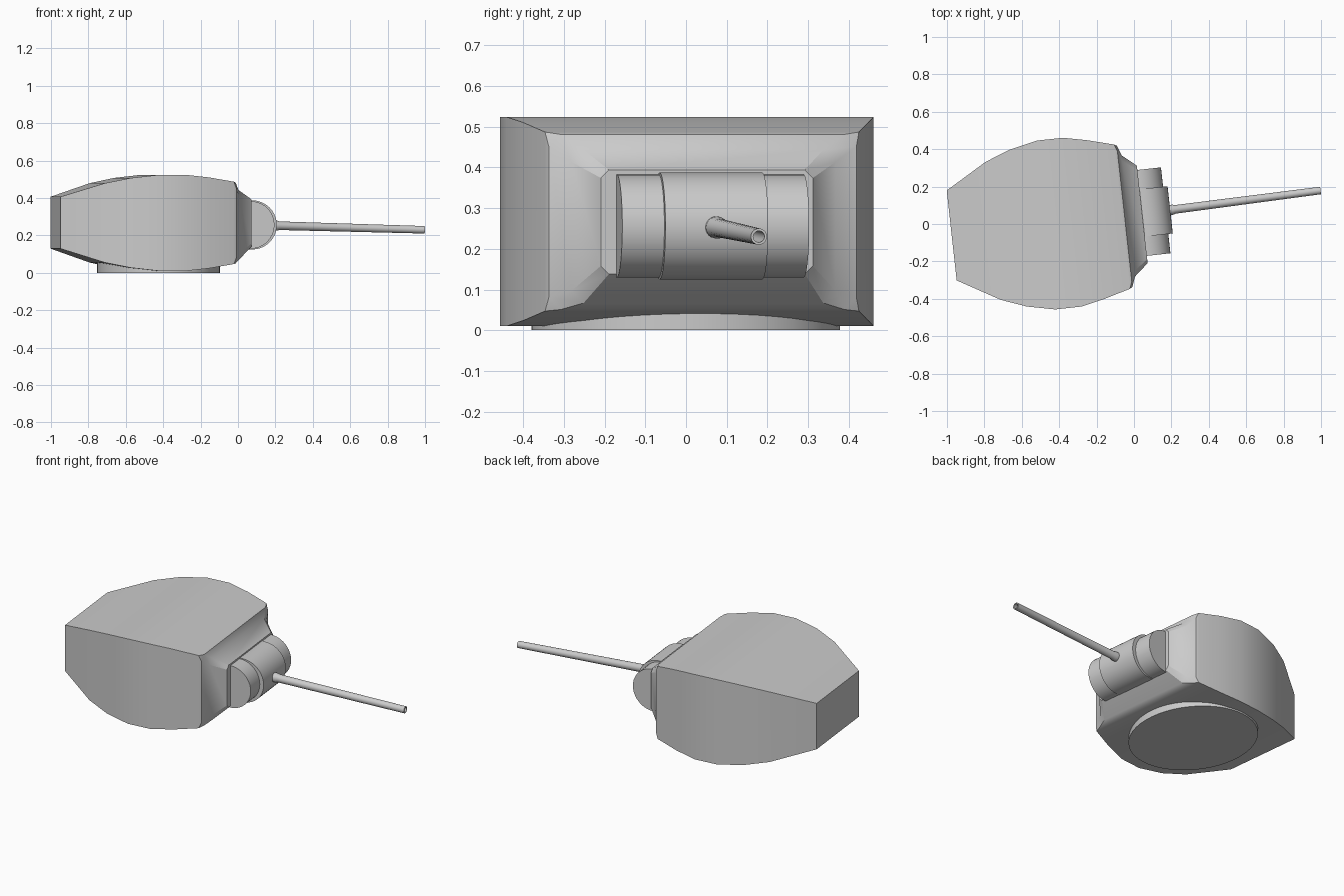
import bpy, bmesh, math
from mathutils import Matrix, Vector

if "Cube" in bpy.data.objects:
    bpy.data.objects.remove(bpy.data.objects["Cube"])

# the whole turret is turned slightly about z
TURN = Matrix.Translation((-0.42, 0, 0)) @ Matrix.Rotation(math.radians(6.3), 4, 'Z')


def finish(name, bm, matrix):
    bmesh.ops.remove_doubles(bm, verts=bm.verts[:], dist=1e-5)
    bmesh.ops.recalc_face_normals(bm, faces=bm.faces[:])
    mesh = bpy.data.meshes.new(name)
    bm.to_mesh(mesh)
    bm.free()
    ob = bpy.data.objects.new(name, mesh)
    bpy.context.collection.objects.link(ob)
    ob.matrix_world = matrix
    bpy.ops.object.select_all(action='DESELECT')
    ob.select_set(True)
    bpy.context.view_layer.objects.active = ob
    bpy.ops.object.shade_smooth_by_angle(angle=math.radians(30))
    return ob


def skin(bm, rings, cap=True, closed=False):
    loops = [[bm.verts.new(p) for p in r] for r in rings]
    n = len(loops[0])
    pairs = list(zip(loops, loops[1:])) + ([(loops[-1], loops[0])] if closed else [])
    for a, b in pairs:
        for i in range(n):
            j = (i + 1) % n
            quad = [a[i], a[j], b[j], b[i]]
            if len({tuple(v.co) for v in quad}) > 2:
                bm.faces.new(quad)
    if cap:
        bm.faces.new(loops[0])
        bm.faces.new(loops[-1])


def section(x, w, h, cz, c):
    # rectangle across x with chamfered corners
    out = []
    for sy, sz, first in ((1, 1, 0), (-1, 1, 1), (-1, -1, 0), (1, -1, 1)):
        a = (x, sy * w, cz + sz * (h - c))
        b = (x, sy * (w - c), cz + sz * h)
        out += [b, a] if first else [a, b]
    return out


def circle(x, r, n):
    return [(x, r * math.cos(2 * math.pi * i / n), r * math.sin(2 * math.pi * i / n)) for i in range(n)]


# turret shell: x, half width, half height, centre z, corner chamfer
stations = [(-0.558, 0.242, 0.139, 0.268, 0), (-0.335, 0.371, 0.212, 0.267, 0),
            (-0.2, 0.422, 0.24, 0.267, 0), (-0.05, 0.454, 0.257, 0.267, 0),
            (0.09, 0.454, 0.257, 0.267, 0), (0.22, 0.426, 0.243, 0.267, 0),
            (0.358, 0.388, 0.22, 0.267, 0), (0.372, 0.38, 0.215, 0.266, 0.03),
            (0.392, 0.326, 0.188, 0.255, 0.03), (0.467, 0.262, 0.128, 0.266, 0.02)]
bm = bmesh.new()
skin(bm, [section(*s) for s in stations])
finish("turret_shell", bm, TURN)

# oval ring base under the shell
bm = bmesh.new()
bmesh.ops.create_cone(bm, cap_ends=True, segments=48, radius1=1, radius2=1, depth=1)
bmesh.ops.scale(bm, vec=(0.327, 0.38, 0.09), verts=bm.verts[:])
finish("turret_ring", bm, TURN @ Matrix.Translation((-0.005, 0, 0.045)))

# rounded gun shield: long drum plus wider middle sleeve
for name, cx, r, half in (("gun_shield_drum", 0.467, 0.127, 0.231), ("gun_shield_sleeve", 0.487, 0.131, 0.127)):
    bm = bmesh.new()
    skin(bm, [circle(x, r, 40) for x in (-half, half)])
    finish(name, bm, TURN @ Matrix.Translation((cx, 0.008, 0.256)) @ Matrix.Rotation(math.pi / 2, 4, 'Z'))

# gun barrel: hollow tube with a flared collar at its root
root, tip = Vector((0.18, 0.073, 0.253)), Vector((0.997, 0.179, 0.23))
axis = tip - root
length = axis.length
profile = [(0, 0.027), (0.03, 0.027), (0.04, 0.023), (length, 0.02),
           (length, 0.014), (0.1, 0.014)]
bm = bmesh.new()
skin(bm, [circle(x, r, 24) for x, r in profile])
finish("gun_barrel", bm, Matrix.Translation(root) @ axis.to_track_quat('X', 'Z').to_matrix().to_4x4())
